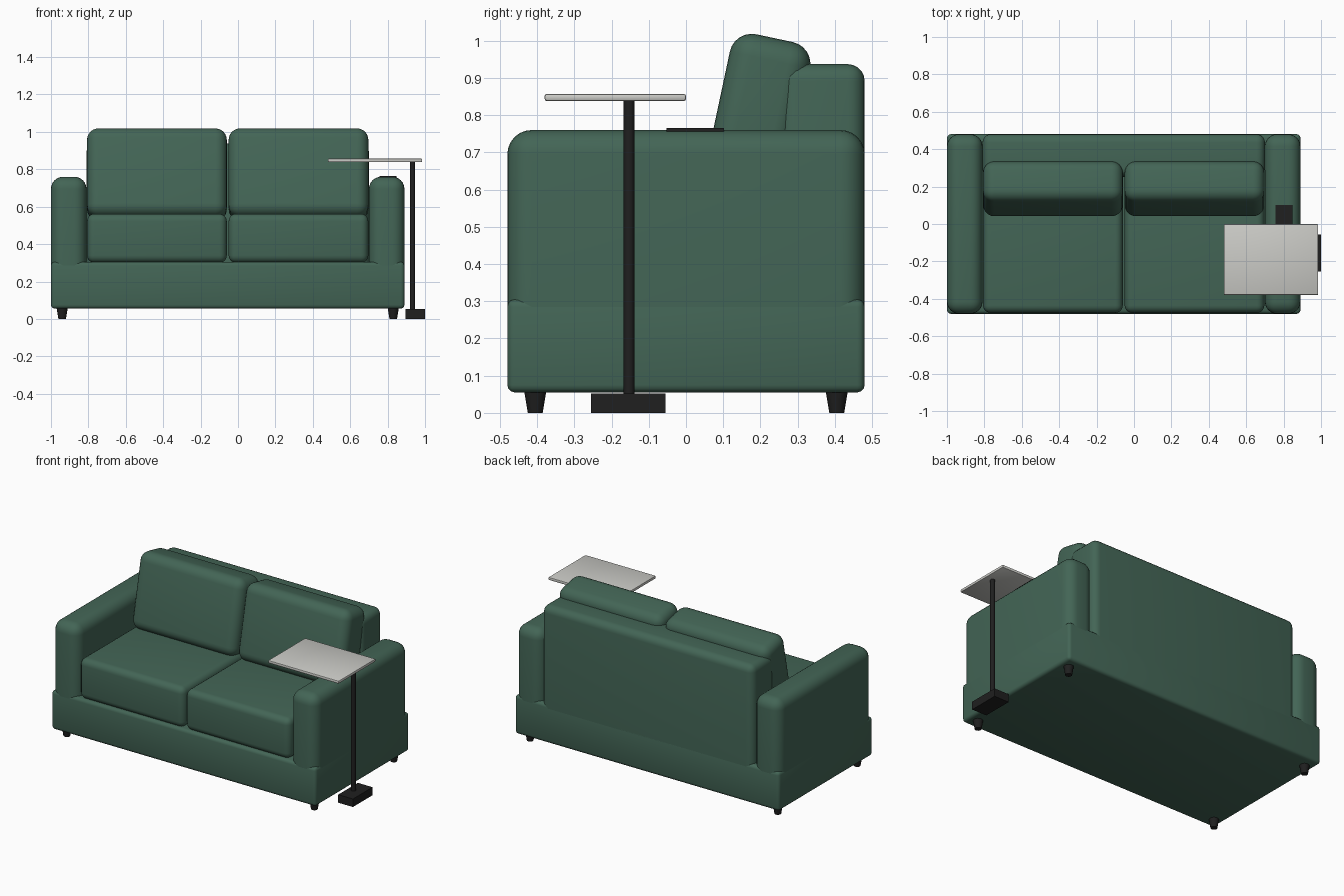
import bpy, bmesh, math
from mathutils import Matrix, Vector

cube = bpy.data.objects.get("Cube")
if cube:
    bpy.data.objects.remove(cube, do_unlink=True)


def material(name, rgb):
    mat = bpy.data.materials.new(name)
    mat.use_nodes = True
    color = (*rgb, 1)
    mat.diffuse_color = color
    mat.node_tree.nodes["Principled BSDF"].inputs["Base Color"].default_value = color
    return mat


green = material("green fabric", (0.056, 0.130, 0.092))
black = material("black metal", (0.014, 0.014, 0.014))
pale = material("pale grey tray", (0.60, 0.60, 0.57))


def finish(bm, name, mat, smooth=True):
    mesh = bpy.data.meshes.new(name)
    bm.to_mesh(mesh)
    bm.free()
    mesh.materials.append(mat)
    obj = bpy.data.objects.new(name, mesh)
    bpy.context.collection.objects.link(obj)
    if smooth:
        bpy.ops.object.select_all(action="DESELECT")
        obj.select_set(True)
        bpy.context.view_layer.objects.active = obj
        bpy.ops.object.shade_smooth_by_angle(angle=math.radians(35))
    return obj


def box(name, low, high, mat, radius=0, segments=5, flat_bottom=False):
    """Box between two corners, its edges rounded; origin at its centre."""
    low, high = Vector(low), Vector(high)
    bm = bmesh.new()
    bmesh.ops.create_cube(bm, size=1)
    bmesh.ops.scale(bm, vec=high - low, verts=bm.verts)
    if radius:
        edges = [e for e in bm.edges
                 if not (flat_bottom and all(v.co.z < 0 for v in e.verts))]
        bmesh.ops.bevel(bm, geom=edges, offset=radius, segments=segments,
                        profile=0.5, affect="EDGES", clamp_overlap=True)
    obj = finish(bm, name, mat, radius > 0)
    obj.location = (low + high) / 2
    return obj


def post(name, x, y, bottom, top, r_bottom, r_top, mat):
    bm = bmesh.new()
    bmesh.ops.create_cone(bm, cap_ends=True, segments=16, radius1=r_bottom,
                          radius2=r_top, depth=top - bottom,
                          matrix=Matrix.Translation((x, y, (top + bottom) / 2)))
    return finish(bm, name, mat)


# Sofa frame
MID = -0.055
box("base", (-1, -0.48, 0.055), (0.89, 0.48, 0.305), green, 0.02, 3)
box("backrest", (-0.81, 0.25, 0.28), (0.70, 0.48, 0.937), green, 0.045, 5, True)

# Arms, cushions and legs on both sides
for side, s in (("left", 1), ("right", -1)):
    xs = sorted((MID + s * 0.755, MID + s * 0.945))
    box(side + "_arm", (xs[0], -0.48, 0.285), (xs[1], 0.48, 0.76),
        green, 0.065, 6, True)

    xs = sorted((MID + s * 0.005, MID + s * 0.752))
    box(side + "_seat_cushion", (xs[0], -0.475, 0.30), (xs[1], 0.26, 0.562),
        green, 0.04)
    cushion = box(side + "_back_cushion", (xs[0], 0.078, 0.532),
                  (xs[1], 0.298, 1.012), green, 0.06, 6)
    cushion.rotation_euler.x = math.radians(-12)

    for end, y in (("front", -0.405), ("back", 0.405)):
        post(f"{end}_{side}_leg", MID + s * 0.885, y, 0, 0.06, 0.02, 0.03, black)

# Side table standing by the left arm
box("table_foot", (0.895, -0.255, 0), (1, -0.055, 0.052), black)
post("table_pole", 0.933, -0.153, 0.05, 0.842, 0.0145, 0.0145, black)
box("table_tray", (0.48, -0.38, 0.838), (0.985, 0, 0.857), pale, 0.006, 2)
box("arm_pad", (0.757, -0.052, 0.755), (0.847, 0.102, 0.765), black)
